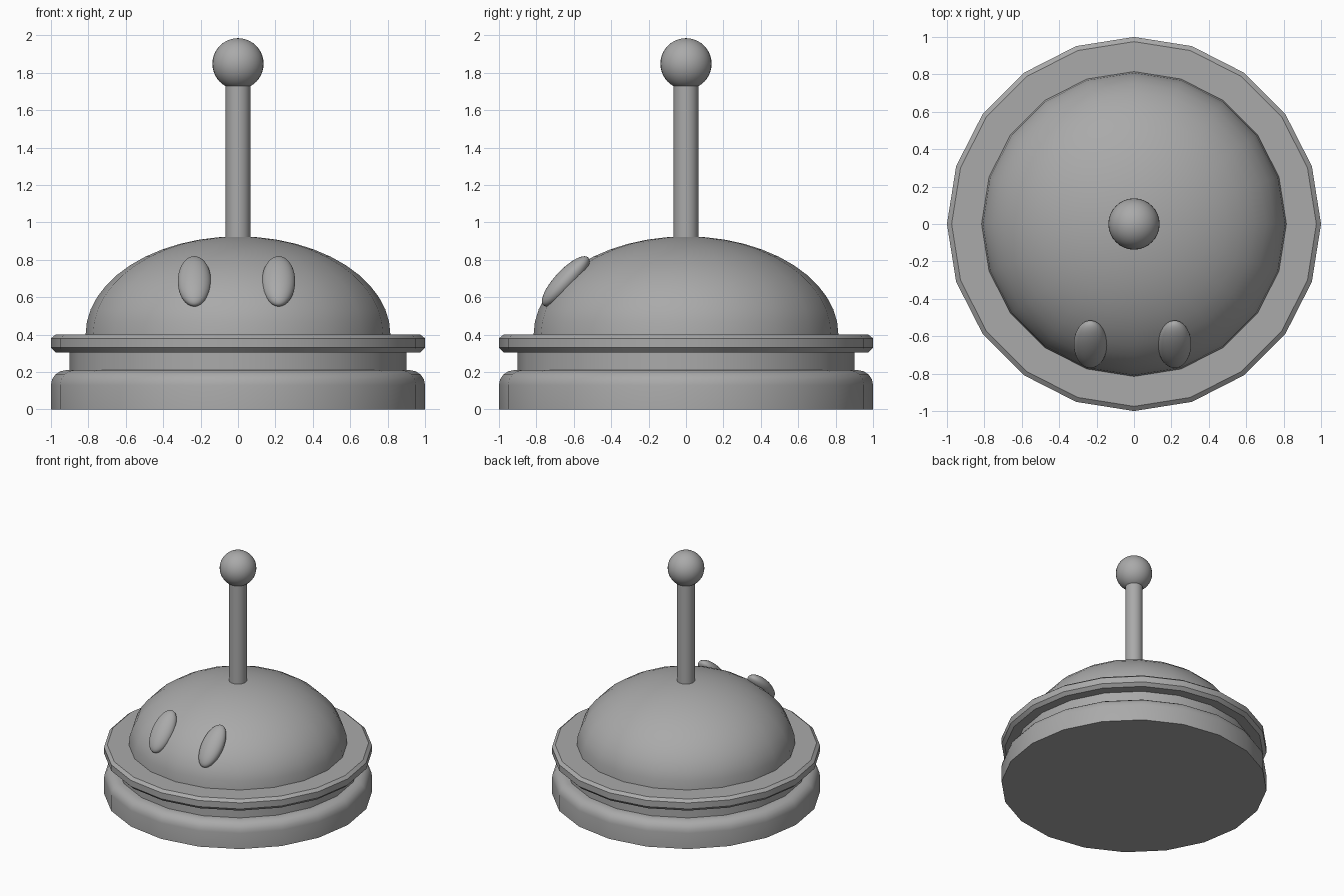
import bpy
import bmesh
from math import sin, cos, pi, radians

cube = bpy.data.objects.get("Cube")
if cube:
    bpy.data.objects.remove(cube)

grey = bpy.data.materials.new("plain_grey")
grey.use_nodes = True
colour = (0.4, 0.4, 0.4, 1)
grey.diffuse_color = colour
grey.node_tree.nodes["Principled BSDF"].inputs["Base Color"].default_value = colour


def finish(obj, name):
    obj.name = name
    obj.data.materials.append(grey)
    bpy.ops.object.select_all(action='DESELECT')
    obj.select_set(True)
    bpy.context.view_layer.objects.active = obj
    bpy.ops.object.shade_smooth_by_angle(angle=radians(30))


def lathe(name, profile, sides=20):
    """Turn a list of (radius, height) points around the z axis."""
    bm = bmesh.new()
    verts = [bm.verts.new((r, 0, z)) for r, z in profile]
    edges = [bm.edges.new(pair) for pair in zip(verts, verts[1:])]
    bmesh.ops.spin(bm, geom=verts + edges, cent=(0, 0, 0), axis=(0, 0, 1),
                   angle=2 * pi, steps=sides, use_merge=True)
    bmesh.ops.remove_doubles(bm, verts=bm.verts, dist=0.0005)
    bmesh.ops.holes_fill(bm, edges=bm.edges, sides=0)
    bmesh.ops.recalc_face_normals(bm, faces=bm.faces)
    mesh = bpy.data.meshes.new(name)
    bm.to_mesh(mesh)
    bm.free()
    obj = bpy.data.objects.new(name, mesh)
    bpy.context.collection.objects.link(obj)
    finish(obj, name)


def ellipsoid(name, location, scale, tilt=0):
    bpy.ops.mesh.primitive_uv_sphere_add(segments=32, ring_count=20, radius=1,
                                         location=location, rotation=(tilt, 0, 0))
    obj = bpy.context.object
    obj.scale = scale
    finish(obj, name)


# Base with rounded shoulder, recessed neck and chamfered rim
shoulder = [(0.92 + 0.08 * cos(a * pi / 8), 0.13 + 0.08 * sin(a * pi / 8)) for a in range(5)]
lathe("base", [(1, 0)] + shoulder)
lathe("neck", [(0.9, 0.19), (0.9, 0.32)])
lathe("rim", [(0.975, 0.305), (1, 0.33), (1, 0.38), (0.975, 0.4)])

# Flattened dome
dome_angles = [i * pi / 24 for i in range(12)]
lathe("dome", [(0.815 * cos(a), 0.4 + 0.525 * sin(a)) for a in dome_angles] + [(0, 0.925)])

# Antenna
lathe("antenna_stem", [(0.066, 0.88), (0.066, 1.78)], sides=32)
ellipsoid("antenna_ball", (0, 0, 1.848), (0.137, 0.137, 0.137))

# Eyes lying on the dome surface
for side, x in (("right", -0.233), ("left", 0.217)):
    ellipsoid(side + "_eye", (x, -0.643, 0.685), (0.089, 0.06, 0.175), radians(-43))
